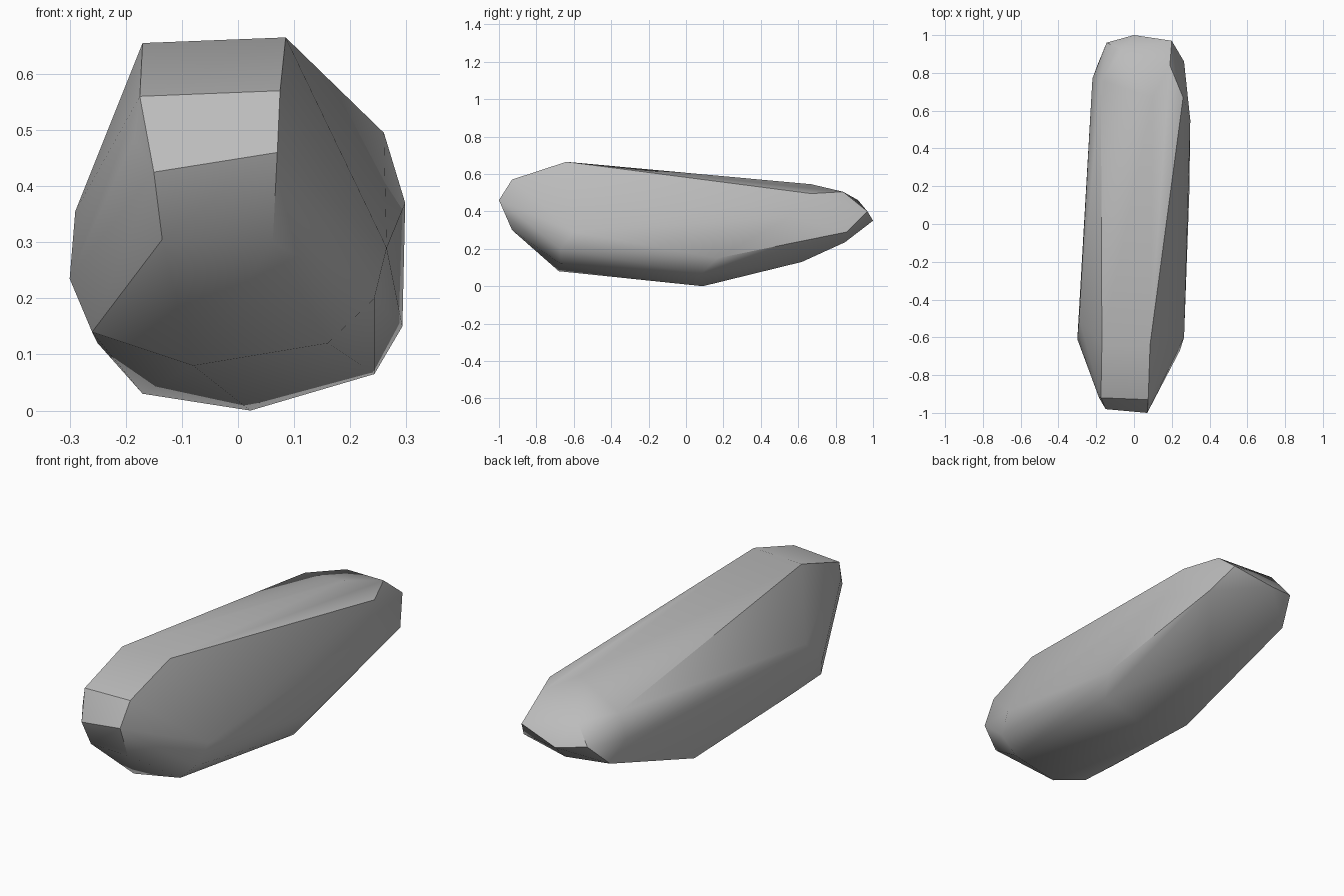
import bpy
import bmesh
from math import radians

# Remove the default cube only
cube = bpy.data.objects.get("Cube")
if cube:
    bpy.data.objects.remove(cube, do_unlink=True)


def flat_material(name, grey):
    """One plain grey material for viewport and render."""
    material = bpy.data.materials.new(name)
    material.use_nodes = True
    colour = (grey, grey, grey, 1)
    material.diffuse_color = colour
    shader = material.node_tree.nodes["Principled BSDF"]
    shader.inputs["Base Color"].default_value = colour
    shader.inputs["Roughness"].default_value = 0.9
    return material


def hull_object(name, regions, material):
    """Wrap a tight convex skin around the corner points of all regions."""
    bm = bmesh.new()
    for corners in regions:
        for corner in corners:
            bm.verts.new(corner)
    result = bmesh.ops.convex_hull(bm, input=bm.verts[:])
    # Drop corners that ended up inside the skin
    loose = [v for v in bm.verts if not v.link_faces]
    bmesh.ops.delete(bm, geom=loose, context="VERTS")
    # Merge nearly coplanar triangles into broad facets
    bmesh.ops.dissolve_limit(bm, angle_limit=radians(2),
                             verts=bm.verts[:], edges=bm.edges[:])
    bmesh.ops.recalc_face_normals(bm, faces=bm.faces[:])
    mesh = bpy.data.meshes.new(name)
    bm.to_mesh(mesh)
    bm.free()
    mesh.materials.append(material)
    obj = bpy.data.objects.new(name, mesh)
    bpy.context.collection.objects.link(obj)
    return obj


# Blunt front end, from its upper bevel down to the chin
front_end = [
    (-.175, -.92, .56), (.075, -.93, .57),
    (-.185, -.92, .485), (-.15, -.98, .425), (.07, -1, .46),
    (-.135, -.93, .305), (.062, -.93, .3),
    (-.08, -.68, .08), (.16, -.67, .12),
]

# Long sloping top
top_ridge = [
    (-.17, -.64, .655), (.085, -.64, .665),
    (.1, .67, .545), (.26, .67, .495), (-.175, .76, .475),
]

# Bulging flanks
left_flank = [
    (.243, -.67, .2), (.265, -.6, .29), (.293, .17, .15), (.298, .55, .37),
]
right_flank = [
    (-.26, -.66, .14), (-.3, -.61, .235), (-.29, -.5, .355),
    (-.25, -.45, .12), (-.22, .77, .36),
]

# Keel that the stone rests on
belly = [
    (.022, .09, 0), (.243, .08, .065), (-.17, .18, .03), (.05, .62, .13),
]

# Rounded tail
tail = [
    (-.065, .92, .46), (.19, .84, .505), (.2, .97, .4),
    (-.145, .96, .375), (0, 1, .35), (.265, .86, .29),
    (-.19, .85, .265), (.05, .85, .235),
]

stone = flat_material("stone_grey", 0.5)
boulder = hull_object(
    "boulder",
    [front_end, top_ridge, left_flank, right_flank, belly, tail],
    stone,
)

# Soft shading across gentle bends, crisp on hard ridges
bpy.ops.object.select_all(action="DESELECT")
boulder.select_set(True)
bpy.context.view_layer.objects.active = boulder
bpy.ops.object.shade_smooth_by_angle(angle=radians(30))
